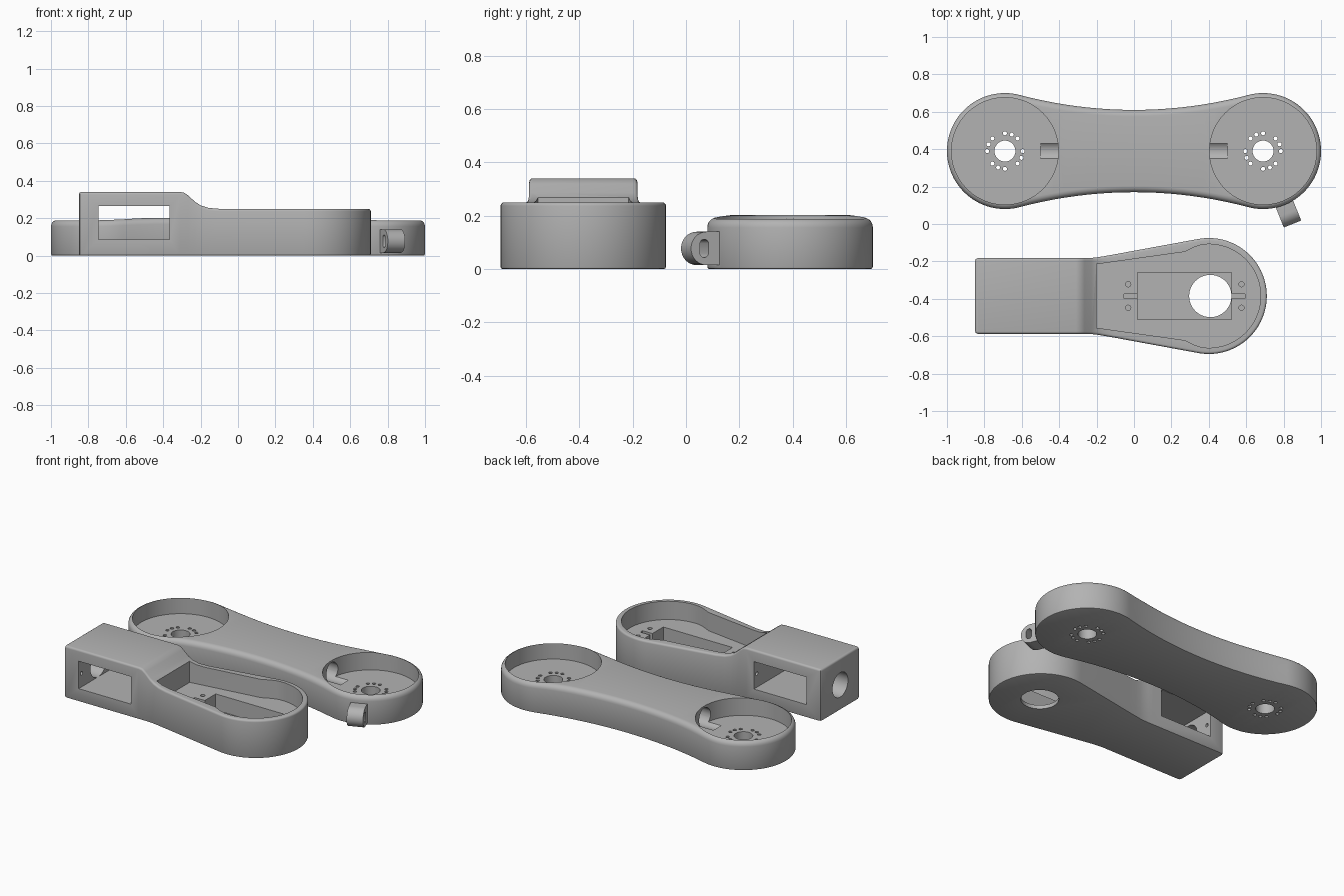
import bpy, bmesh, math
from mathutils import Matrix, Vector

if "Cube" in bpy.data.objects:
    bpy.data.objects.remove(bpy.data.objects["Cube"])

grey = bpy.data.materials.new("grey plastic")
grey.diffuse_color = (0.45, 0.45, 0.45, 1)
grey.use_nodes = True
grey.node_tree.nodes["Principled BSDF"].inputs["Base Color"].default_value = grey.diffuse_color


def make(name, bm):
    bmesh.ops.recalc_face_normals(bm, faces=bm.faces)
    me = bpy.data.meshes.new(name)
    bm.to_mesh(me)
    bm.free()
    me.materials.append(grey)
    ob = bpy.data.objects.new(name, me)
    bpy.context.collection.objects.link(ob)
    return ob


def body(name, stations, cy, layers, top):
    """Solid from (x, half width) stations; layers are (inset, from_top, dz)."""
    pts = [Vector((x, -w)) for x, w in stations] + [Vector((x, w)) for x, w in reversed(stations)]
    n = len(pts)
    bm, rings = bmesh.new(), []

    def normal(a, b):
        d = (b - a).normalized()
        return Vector((-d.y, d.x))
    for inset, from_top, dz in layers:
        ring = []
        for i, p in enumerate(pts):
            n1, n2 = normal(pts[i - 1], p), normal(p, pts[(i + 1) % n])
            m = (n1 + n2) / (1 + n1.dot(n2))
            q = p + m * inset
            ring.append(bm.verts.new((q.x, q.y + cy, dz + (top(p.x) if from_top else 0))))
        rings.append(ring)
    for a, b in zip(rings, rings[1:]):
        for i in range(n):
            j = (i + 1) % n
            bm.faces.new((a[i], a[j], b[j], b[i]))
    for r in (rings[0], rings[-1]):
        for i in range(n // 2 - 1):
            bm.faces.new((r[i], r[i + 1], r[n - 2 - i], r[n - 1 - i]))
    return make(name, bm)


def fillet_layers(bottom, r, steps=5):
    arc = [(r * (1 - math.cos(t)), True, -r * (1 - math.sin(t)))
           for t in (k * math.pi / 2 / steps for k in range(steps + 1))]
    return [(bottom, False, 0), (bottom * .3, False, bottom * .3), (0, False, bottom)] + arc


def prism(name, pts, half, matrix):
    """Profile in local x-z, extruded both ways along local y."""
    bm = bmesh.new()
    a = [bm.verts.new(matrix @ Vector((x, -half, z))) for x, z in pts]
    b = [bm.verts.new(matrix @ Vector((x, half, z))) for x, z in pts]
    bm.faces.new(a)
    bm.faces.new(b[::-1])
    for i in range(len(pts)):
        j = (i + 1) % len(pts)
        bm.faces.new((a[i], b[i], b[j], a[j]))
    return make(name, bm)


def block(lo, hi):
    pts = [(lo[0], lo[2]), (hi[0], lo[2]), (hi[0], hi[2]), (lo[0], hi[2])]
    return prism("cutter", pts, (hi[1] - lo[1]) / 2, Matrix.Translation((0, (lo[1] + hi[1]) / 2, 0)))


def rod(r, a, b, seg=48):
    a, b = Vector(a), Vector(b)
    bm = bmesh.new()
    mat = Matrix.Translation((a + b) / 2) @ (b - a).to_track_quat('Z', 'Y').to_matrix().to_4x4()
    bmesh.ops.create_cone(bm, cap_ends=True, segments=seg, radius1=r, radius2=r,
                          depth=(b - a).length, matrix=mat)
    return make("cutter", bm)


def combine(ob, others, op='DIFFERENCE'):
    bpy.context.view_layer.objects.active = ob
    for c in others:
        m = ob.modifiers.new("cut", 'BOOLEAN')
        m.operation, m.solver, m.object = op, 'EXACT', c
        bpy.ops.object.modifier_apply(modifier=m.name)
        bpy.data.objects.remove(c)


def finish(ob):
    bpy.ops.object.select_all(action='DESELECT')
    ob.select_set(True)
    bpy.context.view_layer.objects.active = ob
    bpy.ops.object.shade_smooth_by_angle(angle=math.radians(30))


def end_arc(cx, r, start, steps=28):
    """Right-hand rounded end, from the start angle round to the tip."""
    d = start / (steps + .5)
    return [(cx + r * math.cos(start - k * d), r * math.sin(start - k * d)) for k in range(steps + 1)]


# ---- link arm: two round ends joined by a waisted bar
AY, AX, AR = .39, .69, .31
R = 2.38
right = end_arc(AX, AR, math.pi / 2 + math.atan2(.69, 2.6))
xt = right[0][0]
waist = [(x, .22 + R - math.sqrt(R * R - x * x)) for x in (xt * k / 10 for k in range(-9, 10))]
stations = [(-x, w) for x, w in reversed(right)] + waist + right


def arm_top(x):
    t = max(0, min(1, (.8 - abs(x)) / .4))
    return .19 + .012 * t * t * (3 - 2 * t)


arm = body("link_arm", stations, AY, fillet_layers(.008, .034), arm_top)

# cable loop on the rim of one end
loop_frame = Matrix.Translation((AX, AY, 0)) @ Matrix.Rotation(math.radians(-68), 4, 'Z')
tab = [(.292, .015)] + [(.358 + .0625 * math.cos(t), .0775 + .0625 * math.sin(t))
                        for t in (math.pi * (k / 16 - .5) for k in range(17))] + [(.292, .14)]
combine(arm, [prism("loop", tab, .05, loop_frame)], 'UNION')
slot = [(.367 + .018 * math.cos(t), .0775 + (.016 if math.sin(t) > 0 else -.016) + .018 * math.sin(t))
        for t in (math.pi * (k + .5) / 8 for k in range(16))]
cuts = [prism("cutter", slot, .08, loop_frame)]

# round pockets, hub holes, screw circles and the cable tunnel
for s in (-1, 1):
    cuts.append(rod(.286, (s * AX, AY, .085), (s * AX, AY, .4), 96))
    cuts.append(rod(.056, (s * AX, AY, -.1), (s * AX, AY, .3)))
    for q in range(4):
        for k in range(3):
            a = math.radians(90 * q - 22.5 * k)
            x, y = s * (AX - .0) - s * .095 * math.cos(a) * -1 * -1, AY + .095 * math.sin(a)
            cuts.append(rod(.011, (x, y, -.1), (x, y, .3), 12))
cuts.append(rod(.06, (-.5, AY, .13), (.5, AY, .13), 32))
combine(arm, cuts)
finish(arm)

# ---- motor holder: box at one end flaring into a round tray
HY, HX, HR = -.385, .40, .31
ramp = [(-.31, .34), (-.287, .336), (-.265, .32), (-.23, .287), (-.2, .268), (-.16, .255), (-.1, .25)]


def holder_top(x):
    if x <= ramp[0][0]:
        return ramp[0][1]
    for (x0, z0), (x1, z1) in zip(ramp, ramp[1:]):
        if x <= x1:
            return z0 + (z1 - z0) * (x - x0) / (x1 - x0)
    return ramp[-1][1]


side = [(-.85, .1875), (-.8456, .198), (-.835, .2025), (-.31, .2025), (-.287, .2025), (-.265, .2025),
        (-.23, .2035), (-.2, .2065), (-.16, .2128), (-.1, .2234), (.1, .2602)]
holder = body("motor_holder", side + end_arc(HX, HR, math.radians(100.4)), HY,
              fillet_layers(.008, .013, 4), holder_top)

# tray pocket, motor recess and shaft hole
tray = [(-.2, .17), (.27, .236), (.32, .26)] + end_arc(HX, .277, math.radians(98))
cuts = [body("cutter", tray, HY, [(0, False, .13), (0, False, .5)], None),
        block((.02, HY - .125, .025), (.522, HY + .125, .3)),
        rod(.113, (.408, HY, -.1), (.408, HY, .1), 64)]
# wire slots and screw holes beside the recess
for s in (-1, 1):
    cuts.append(block((.27 + s * .286 - .037, HY - .012, .09), (.27 + s * .286 + .037, HY + .012, .3)))
    for t in (-1, 1):
        x, y = .272 + s * .303, HY + t * .063
        cuts.append(rod(.014, (x, y, .05), (x, y, .3), 20))
# window through the box, end hole and blind screw holes
cuts.append(block((-.745, -.8, .085), (-.365, 0, .265)))
cuts.append(rod(.08, (-1, HY, .165), (-.6, HY, .165)))
for t in (-1, 1):
    cuts.append(rod(.012, (-.81, HY + t * .172, .175), (-.30, HY + t * .172, .175), 16))
combine(holder, cuts)
finish(holder)
